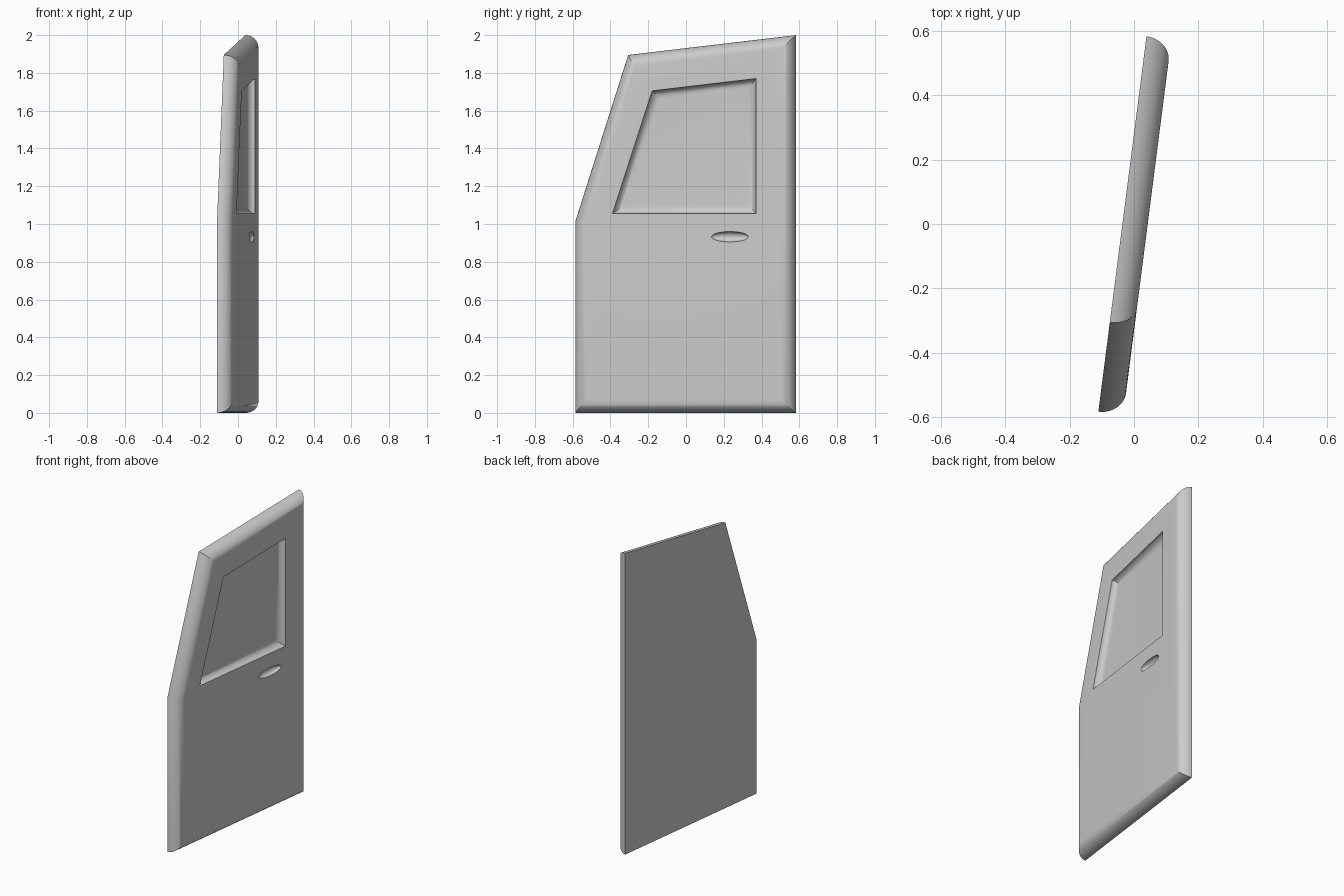
import bpy, bmesh, math
from mathutils import Vector, Matrix

cube = bpy.data.objects.get("Cube")
if cube:
    bpy.data.objects.remove(cube, do_unlink=True)

THICK = 0.078
STEPS = 12

paint = bpy.data.materials.new("grey_paint")
paint.use_nodes = True
grey = (0.6, 0.6, 0.6, 1)
paint.diffuse_color = grey
paint.node_tree.nodes["Principled BSDF"].inputs["Base Color"].default_value = grey


def inset(points, dist):
    """Offset a counter-clockwise polygon inwards with mitred corners."""
    result = []
    for i, p in enumerate(points):
        a = (p - points[i - 1]).normalized()
        b = (points[(i + 1) % len(points)] - p).normalized()
        na, nb = Vector((-a.y, a.x)), Vector((-b.y, b.x))
        result.append(p + (na + nb) * dist / (1 + na.dot(nb)))
    return result


def add_ring(bm, points, depth):
    return [bm.verts.new((depth, p.x, p.y)) for p in points]


def bridge(bm, a, b):
    for i in range(len(a)):
        j = (i + 1) % len(a)
        bm.faces.new((a[i], a[j], b[j], b[i]))


def sweep(bm, shape, start, height):
    """Quarter-round wall; shape(angle) gives the outline at each step."""
    rings = []
    for k in range(STEPS + 1):
        ang = k / STEPS * math.pi / 2
        rings.append(add_ring(bm, shape(ang), start + height * math.sin(ang)))
        if k:
            bridge(bm, rings[-2], rings[-1])
    return rings[0], rings[-1]


def loop_edges(bm, ring):
    edges = []
    for i, v in enumerate(ring):
        pair = (ring[i - 1], v)
        edges.append(bm.edges.get(pair) or bm.edges.new(pair))
    return edges


door = [Vector(p) for p in ((-0.588, 0), (0.588, 0), (0.588, 2), (-0.308, 1.895), (-0.588, 1.02))]
window = [Vector(p) for p in ((-0.383, 1.055), (0.383, 1.055), (0.383, 1.77), (-0.171, 1.705))]


def door_outline(a):
    return inset(door, 0.068 * (1 - math.cos(a)))


def window_outline(a):
    return inset(window, 0.045 * (1 - math.cos(a)))


def handle_outline(a):
    s = max(math.cos(a), 0.03)
    turns = [i * math.tau / 40 for i in range(40)]
    return [Vector((0.244 + 0.098 * s * math.cos(t), 0.9325 + 0.0275 * s * math.sin(t))) for t in turns]


bm = bmesh.new()

# Rounded outer rim and flat inner side
back, front = sweep(bm, door_outline, 0, THICK)
bm.faces.new(back)

# Window recess with coved walls, and scooped handle hollow
window_rim, window_floor = sweep(bm, window_outline, THICK, -0.04)
bm.faces.new(window_floor)
handle_rim, handle_floor = sweep(bm, handle_outline, THICK, -0.027)
bm.faces.new(handle_floor)

# Outer skin around the two recesses
edges = [e for ring in (front, window_rim, handle_rim) for e in loop_edges(bm, ring)]
bmesh.ops.triangle_fill(bm, use_beauty=True, edges=edges, normal=(1, 0, 0))
bmesh.ops.recalc_face_normals(bm, faces=bm.faces[:])

# Turn the panel slightly about the vertical
turn = Matrix.Translation((-0.036, 0, 0)) @ Matrix.Rotation(-math.atan2(0.15, 1.17), 4, 'Z')
bm.transform(turn)

mesh = bpy.data.meshes.new("door_panel")
bm.to_mesh(mesh)
bm.free()
mesh.materials.append(paint)
panel = bpy.data.objects.new("door_panel", mesh)
bpy.context.collection.objects.link(panel)

bpy.ops.object.select_all(action='DESELECT')
panel.select_set(True)
bpy.context.view_layer.objects.active = panel
bpy.ops.object.shade_smooth_by_angle(angle=math.radians(30))
